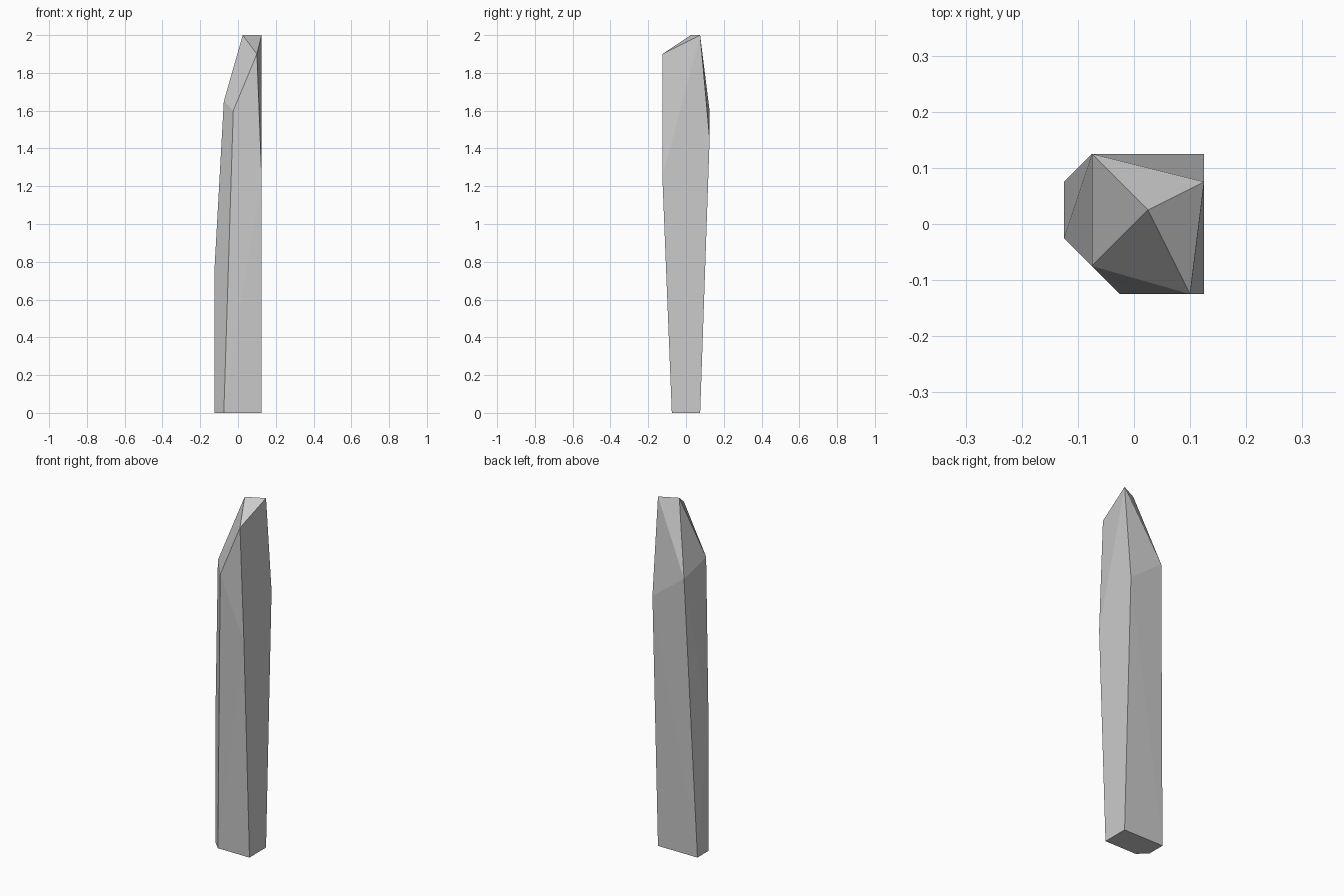
import bpy, bmesh

if "Cube" in bpy.data.objects:
    bpy.data.objects.remove(bpy.data.objects["Cube"])

# Outline of the tapered base (chamfered at the front left)
base = [(-0.075, -0.075), (0.125, -0.075), (0.125, 0.075),
        (-0.125, 0.075), (-0.125, -0.025)]

# Widest points of the shaft, where the cut tip begins
shoulder = [(-0.125, -0.025, 0.75), (-0.075, -0.075, 1.65),
            (-0.025, -0.125, 1.6), (0.125, -0.125, 1.25),
            (0.125, 0.125, 1.45), (-0.075, 0.125, 1.6)]

# Faceted tip
tip = [(0.1, -0.125, 1.9), (0.025, 0.025, 2.0), (0.125, 0.075, 2.0)]

# Wrap the points in a convex flat-faced shard
bm = bmesh.new()
for p in [(x, y, 0.0) for x, y in base] + shoulder + tip:
    bm.verts.new(p)
bmesh.ops.convex_hull(bm, input=bm.verts[:])
bmesh.ops.dissolve_limit(bm, angle_limit=0.002, verts=bm.verts[:], edges=bm.edges[:])
bmesh.ops.recalc_face_normals(bm, faces=bm.faces[:])

mesh = bpy.data.meshes.new("crystal_shard")
bm.to_mesh(mesh)
bm.free()
bpy.context.collection.objects.link(bpy.data.objects.new("crystal_shard", mesh))
